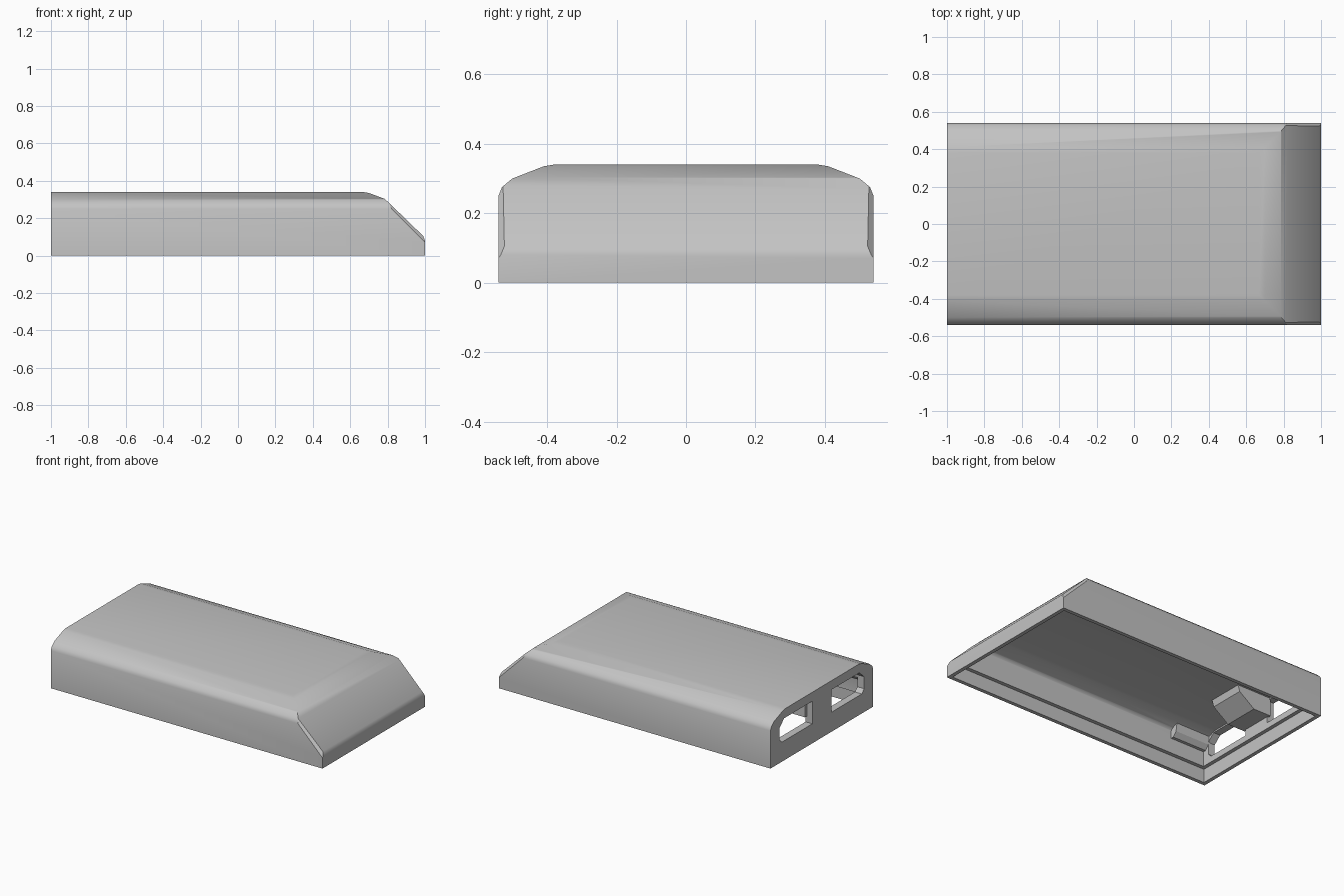
import bpy, bmesh
from mathutils import Vector, Matrix

cube = bpy.data.objects.get("Cube")
if cube:
    bpy.data.objects.remove(cube, do_unlink=True)

grey = bpy.data.materials.new("plain grey")
grey.use_nodes = True
COLOUR = (0.55, 0.55, 0.55, 1)
grey.diffuse_color = COLOUR
grey.node_tree.nodes["Principled BSDF"].inputs["Base Color"].default_value = COLOUR

# Outer corner points: long sides in (y, z), sloped end in (x, z)
SIDE = [(.54, .25), (.53, .275), (.50, .30), (.41, .335), (.38, .34)]
NOSE = [(1, .08), (.99, .105), (.82, .27), (.785, .303), (.70, .335), (.67, .34)]


def finish(bm, name):
    bmesh.ops.recalc_face_normals(bm, faces=bm.faces)
    mesh = bpy.data.meshes.new(name)
    bm.to_mesh(mesh)
    bm.free()
    mesh.materials.append(grey)
    obj = bpy.data.objects.new(name, mesh)
    bpy.context.collection.objects.link(obj)
    return obj


def box_mesh(low, high):
    low, high = Vector(low), Vector(high)
    bm = bmesh.new()
    bmesh.ops.create_cube(bm, size=1, matrix=Matrix.Translation((low + high) / 2)
                          @ Matrix.Diagonal((*(high - low), 1)))
    return bm


def clip(bm, point, normal):
    """Slice away everything beyond a plane and cap the cut."""
    geom = bm.verts[:] + bm.edges[:] + bm.faces[:]
    cut = bmesh.ops.bisect_plane(bm, geom=geom, dist=1e-5, plane_co=point,
                                 plane_no=normal, clear_outer=True)
    edges = [e for e in cut["geom_cut"] if isinstance(e, bmesh.types.BMEdge)
             and e.is_boundary]
    if edges:
        bmesh.ops.edgeloop_fill(bm, edges=edges)


def body(name, inset, floor):
    """Rounded casing volume, with every wall moved in by inset."""
    bm = box_mesh((-1 + inset, -.54 + inset, floor),
                  (1 - inset, .54 - inset, .34 - inset))
    for (a, za), (b, zb) in zip(SIDE, SIDE[1:]):
        for s in (1, -1):
            n = Vector((0, s * (zb - za), a - b)).normalized()
            clip(bm, Vector((0, s * a, za)) - n * inset, n)
    for (a, za), (b, zb) in zip(NOSE, NOSE[1:]):
        n = Vector((zb - za, 0, a - b)).normalized()
        clip(bm, Vector((a, 0, za)) - n * inset, n)
    # Narrow bevel where the sloped end meets the long sides
    if not inset:
        for s in (1, -1):
            clip(bm, Vector((.90, s * .525, .192)), Vector((.5, s * .707, .5)))
    return finish(bm, name)


def prism(name, points, start, end, axis):
    """Extrude a polygon along x (points are y, z) or along y (points are x, z)."""
    def place(p, d):
        return (d, p[0], p[1]) if axis == "x" else (p[0], d, p[1])
    bm = bmesh.new()
    rings = [[bm.verts.new(place(p, d)) for p in points] for d in (start, end)]
    for ring in rings:
        bm.faces.new(ring)
    for i in range(len(points)):
        j = (i + 1) % len(points)
        bm.faces.new((rings[0][i], rings[0][j], rings[1][j], rings[1][i]))
    return finish(bm, name)


# Casing, hollowed from below with a stepped rim
casing = body("casing", 0, 0)
cutters = [body("cavity_cutter", .05, -.1),
           finish(box_mesh((-.975, -.515, -.1), (.975, .515, .09)), "rim_cutter")]

# Two port openings in the flat end
PORT = [(.10, .13), (.42, .13), (.445, .155), (.445, .235), (.395, .28), (.10, .28)]
for side in (1, -1):
    cutters.append(prism("port_cutter", [(side * y, z) for y, z in PORT],
                         -1.1, -.93, "x"))

for cutter in cutters:
    cutter.hide_render = True
    mod = casing.modifiers.new("cut", "BOOLEAN")
    mod.operation, mod.solver, mod.object = "DIFFERENCE", "EXACT", cutter
    bpy.context.view_layer.objects.active = casing
    bpy.ops.object.modifier_apply(modifier=mod.name)
for cutter in cutters:
    bpy.data.objects.remove(cutter, do_unlink=True)

# Block between the ports, chamfered underneath
prism("middle_block", [(-.70, .31), (-.72, .25), (-.83, .17), (-.96, .17), (-.96, .31)],
      -.12, .12, "y")

# Rails beside the ports
RAIL = [(.51, .19), (.47, .19), (.445, .22), (.43, .31), (.49, .27)]
for label, side in (("left", 1), ("right", -1)):
    prism("side_rail_" + label, [(side * y, z) for y, z in RAIL], -.96, -.70, "x")

# Smooth the rounded shoulders, keep the hard edges
bpy.ops.object.select_all(action="DESELECT")
casing.select_set(True)
bpy.context.view_layer.objects.active = casing
bpy.ops.object.shade_smooth_by_angle(angle=.56)
